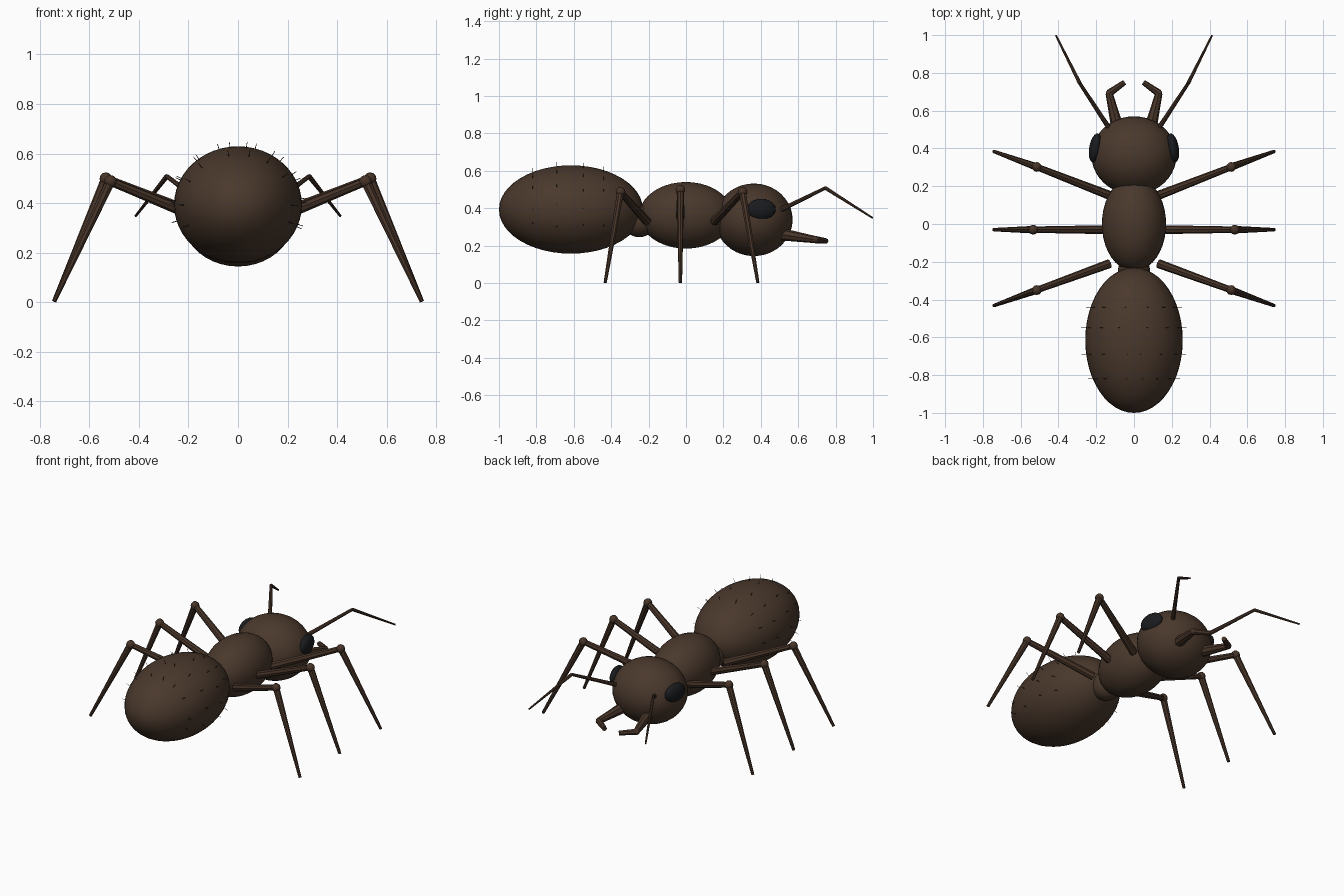
import bpy, math, random
from mathutils import Vector

if "Cube" in bpy.data.objects:
    bpy.data.objects.remove(bpy.data.objects["Cube"])

random.seed(4)


def material(name, color):
    m = bpy.data.materials.new(name)
    m.diffuse_color = (*color, 1)
    m.use_nodes = True
    m.node_tree.nodes["Principled BSDF"].inputs["Base Color"].default_value = m.diffuse_color
    return m


BROWN = material("body brown", (0.068, 0.040, 0.025))
LEG = material("limb brown", (0.062, 0.034, 0.021))
BLACK = material("eye black", (0.010, 0.011, 0.013))
HAIR = material("hair dark", (0.025, 0.016, 0.011))


def finish(name, mat, smooth=True):
    ob = bpy.context.object
    ob.name = name
    ob.data.materials.append(mat)
    if smooth:
        bpy.ops.object.shade_smooth()
    return ob


def ellipsoid(name, loc, radii, mat, rot=(0, 0, 0), seg=32):
    bpy.ops.mesh.primitive_uv_sphere_add(segments=seg, ring_count=seg // 2,
                                         location=loc, rotation=rot)
    bpy.context.object.scale = radii
    return finish(name, mat)


def rod(name, a, b, r1, r2, mat, sides=8):
    a, b = Vector(a), Vector(b)
    d = b - a
    bpy.ops.mesh.primitive_cone_add(vertices=sides, radius1=r1, radius2=r2,
                                    depth=d.length, location=(a + b) / 2,
                                    rotation=d.to_track_quat('Z', 'Y').to_euler())
    return finish(name, mat, smooth=False)


# Body segments
ABD_C, ABD_R = Vector((0, -0.615, 0.393)), (0.258, 0.385, 0.236)
ellipsoid("abdomen", ABD_C, ABD_R, BROWN, seg=48)
ellipsoid("waist", (0, -0.25, 0.335), (0.085, 0.09, 0.09), BROWN)
ellipsoid("thorax", (0, 0, 0.362), (0.170, 0.25, 0.178), BROWN, seg=40)
ellipsoid("head", (0, 0.363, 0.338), (0.225, 0.207, 0.194), BROWN, seg=40)

# Hip, knee and foot of each leg on the right side
LEGS = {
    "front": ((0.13, 0.152, 0.33), (0.515, 0.302, 0.487), (0.742, 0.384, 0.003)),
    "middle": ((0.12, -0.03, 0.335), (0.533, -0.03, 0.498), (0.742, -0.03, 0.003)),
    "rear": ((0.13, -0.21, 0.33), (0.515, -0.350, 0.487), (0.742, -0.432, 0.003)),
}

for side, tag in ((1, "right"), (-1, "left")):
    def m(p):
        return (p[0] * side, p[1], p[2])

    # Legs with ball knees
    for pos, (hip, knee, foot) in LEGS.items():
        rod(f"{pos}_upper_leg_{tag}", m(hip), m(knee), 0.024, 0.017, LEG)
        rod(f"{pos}_lower_leg_{tag}", m(knee), m(foot), 0.020, 0.009, LEG)
        ellipsoid(f"{pos}_knee_{tag}", m(knee), (0.026,) * 3, LEG, seg=12)

    # Eyes
    ellipsoid(f"eye_{tag}", m((0.205, 0.403, 0.394)), (0.032, 0.078, 0.056),
              BLACK, rot=(0, 0, math.radians(10) * side), seg=24)

    # Antennae
    base, bend, tip = (0.13, 0.505, 0.39), (0.287, 0.745, 0.508), (0.413, 0.998, 0.348)
    rod(f"antenna_base_{tag}", m(base), m(bend), 0.013, 0.009, LEG)
    rod(f"antenna_tip_{tag}", m(bend), m(tip), 0.010, 0.005, LEG)

    # Mandibles
    root, elbow, end = (0.085, 0.50, 0.262), (0.132, 0.692, 0.232), (0.050, 0.750, 0.225)
    rod(f"mandible_{tag}", m(root), m(elbow), 0.034, 0.019, LEG)
    rod(f"mandible_tip_{tag}", m(elbow), m(end), 0.020, 0.014, LEG)
    ellipsoid(f"mandible_joint_{tag}", m(elbow), (0.019,) * 3, LEG, seg=10)

# Short bristles in rings around the abdomen
for y in (-0.44, -0.55, -0.69, -0.82):
    k = math.sqrt(1 - ((y - ABD_C.y) / ABD_R[1]) ** 2)
    for i in range(10):
        t = math.radians(-20 + i * 220 / 9 + random.uniform(-6, 6))
        out = Vector((math.cos(t), 0, math.sin(t)))
        p = Vector((ABD_R[0] * k * out.x, y, ABD_C.z + ABD_R[2] * k * out.z))
        rod("bristle", p - out * 0.01, p + out * 0.025, 0.002, 0.001, HAIR, sides=4)
